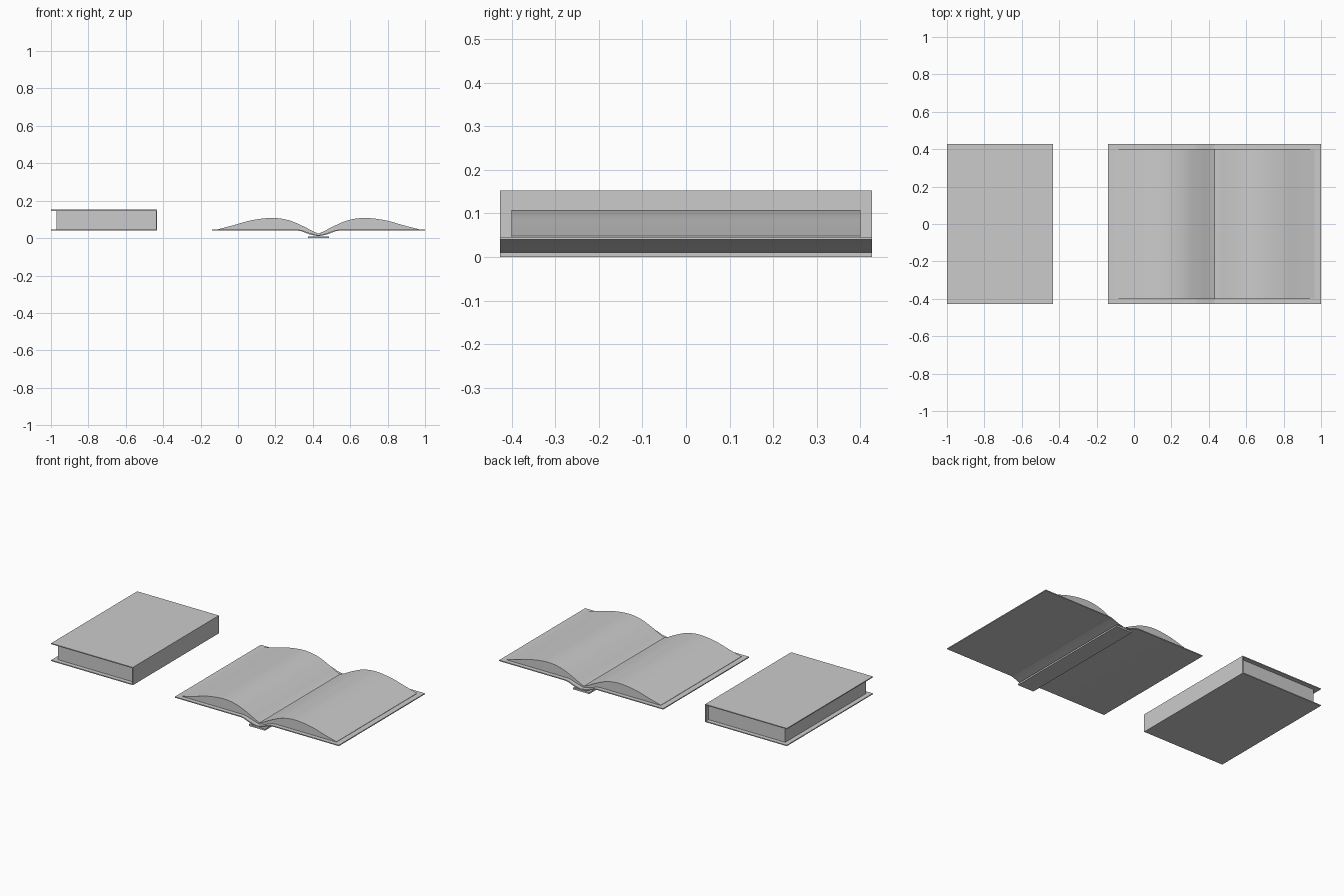
import bpy, bmesh
from mathutils import Vector

if "Cube" in bpy.data.objects:
    bpy.data.objects.remove(bpy.data.objects["Cube"])

COVER_Y, PAGE_Y, MID = 0.427, 0.4, 0.43


def prism(name, outline, half_y, smooth=False):
    """Extrude an x/z outline along y."""
    bm = bmesh.new()
    face = bm.faces.new([bm.verts.new((x, -half_y, z)) for x, z in outline])
    out = bmesh.ops.extrude_face_region(bm, geom=[face])
    moved = [g for g in out["geom"] if isinstance(g, bmesh.types.BMVert)]
    bmesh.ops.translate(bm, verts=moved, vec=(0, 2 * half_y, 0))
    bmesh.ops.recalc_face_normals(bm, faces=bm.faces[:])
    mesh = bpy.data.meshes.new(name)
    bm.to_mesh(mesh)
    bm.free()
    ob = bpy.data.objects.new(name, mesh)
    bpy.context.collection.objects.link(ob)
    if smooth:
        bpy.ops.object.select_all(action='DESELECT')
        bpy.context.view_layer.objects.active = ob
        ob.select_set(True)
        bpy.ops.object.shade_smooth_by_angle(angle=0.5)
    return ob


def rect(x0, x1, z0, z1):
    return [(x0, z0), (x1, z0), (x1, z1), (x0, z1)]


def smooth_path(pts, steps=4):
    """Catmull-Rom curve through the points."""
    p = [Vector(q) for q in pts]
    p = [2 * p[0] - p[1]] + p + [2 * p[-1] - p[-2]]
    path = []
    for a, b, c, d in zip(p, p[1:], p[2:], p[3:]):
        for i in range(steps):
            t = i / steps
            path.append(tuple(0.5 * (2 * b + (c - a) * t
                        + (2 * a - 5 * b + 4 * c - d) * t * t
                        + (3 * b - a - 3 * c + d) * t ** 3)))
    return path + [tuple(pts[-1])]


# Closed book: two boards, a flat spine and the inset page block
prism("closed_bottom_cover", rect(-1, -0.432, 0.04, 0.046), COVER_Y)
prism("closed_top_cover", rect(-1, -0.432, 0.146, 0.152), COVER_Y)
prism("closed_spine", rect(-0.438, -0.432, 0.04, 0.152), COVER_Y)
prism("closed_pages", rect(-0.97, -0.438, 0.046, 0.146), PAGE_Y)

# Open book: spine strip lying on the ground
prism("open_spine", rect(MID - 0.056, MID + 0.056, 0, 0.01), COVER_Y)

# Half profiles measured outward from the gutter
cover = [(0, 0.010), (0.045, 0.019), (0.095, 0.038), (0.115, 0.040), (0.57, 0.040),
         (0.57, 0.046), (0.11, 0.046), (0.09, 0.043), (0.04, 0.025), (0, 0.016)]
page_top = smooth_path([(0, 0.024), (0.03, 0.037), (0.08, 0.063), (0.16, 0.096),
                        (0.25, 0.108), (0.36, 0.095), (0.45, 0.070), (0.535, 0.048)])
page_bottom = [(0.535, 0.0455), (0.11, 0.0455), (0.09, 0.0425), (0.04, 0.0245), (0, 0.0155)]

# Both halves of the cover and page block
for side, s in (("left", -1), ("right", 1)):
    prism(f"open_cover_{side}", [(MID + s * x, z) for x, z in cover], COVER_Y, True)
    prism(f"open_pages_{side}", [(MID + s * x, z) for x, z in page_top + page_bottom],
          PAGE_Y, True)
